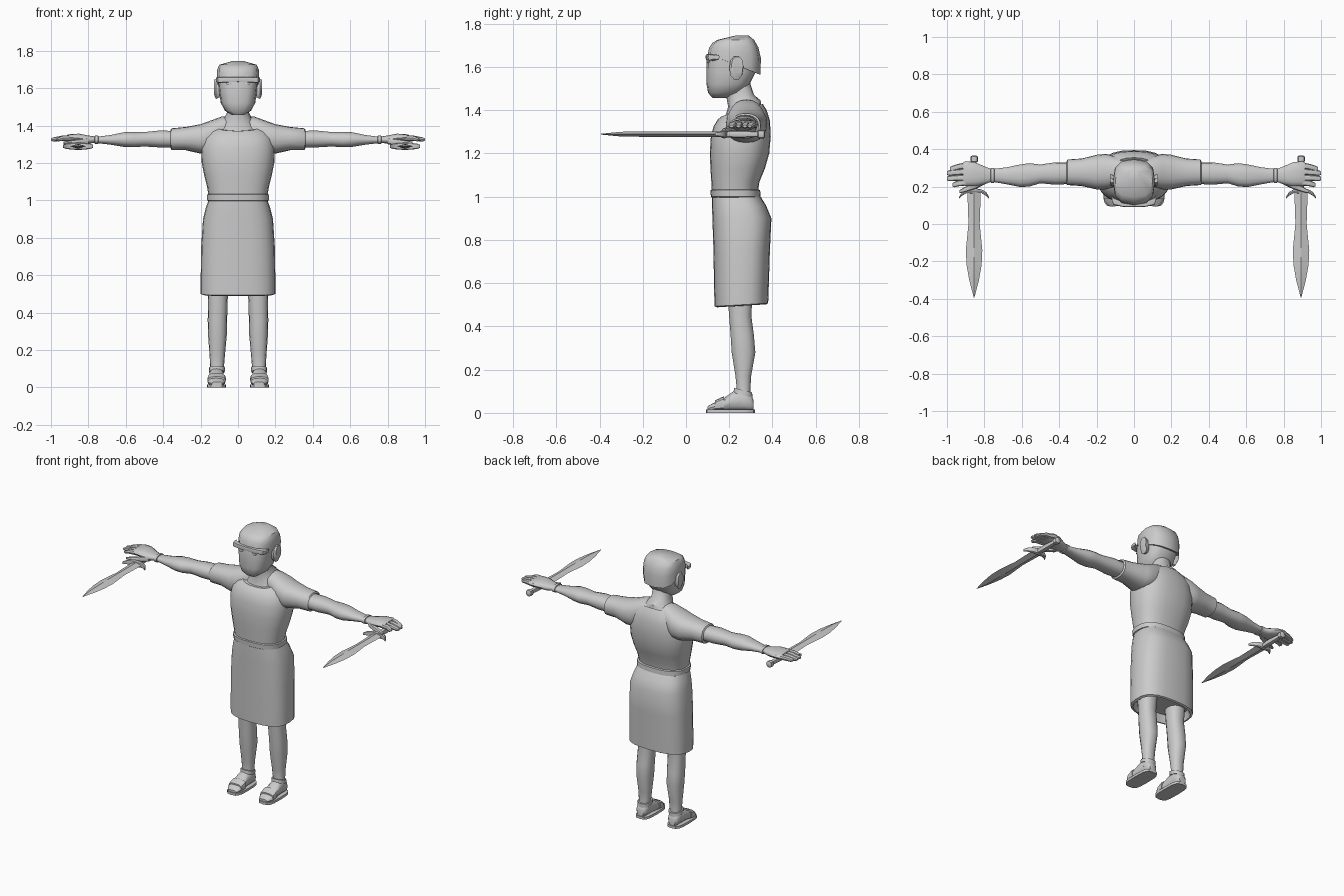
import bpy, bmesh, math

grey = bpy.data.materials.new("plain grey")
grey.diffuse_color = (0.6, 0.6, 0.6, 1)


def loft(name, axis, rings, n=20, e=2.3, side=1, dx=0, angle=40):
    """Skin rounded rings along an axis: (pos, u0, u1, v0, v1, tilt).
    u,v = x,y for axis z; y,z for axis x; x,z for axis y."""
    bm = bmesh.new()
    loops = []
    for r in rings:
        p, u0, u1, v0, v1 = r[:5]
        tilt = r[5] if len(r) > 5 else 0
        loop = []
        for i in range(n):
            t = 2 * math.pi * i / n
            c, s = math.cos(t), math.sin(t)
            cu = math.copysign(abs(c) ** (2 / e), c)
            cv = math.copysign(abs(s) ** (2 / e), s)
            u = (u0 + u1) / 2 + (u1 - u0) / 2 * cu
            v = (v0 + v1) / 2 + (v1 - v0) / 2 * cv
            q = p + tilt * (v - (v0 + v1) / 2)
            co = {"z": (u, v, q), "x": (q, u, v), "y": (u, q, v)}[axis]
            loop.append(bm.verts.new((side * co[0] + dx, co[1], co[2])))
        loops.append(loop)
    for a, b in zip(loops, loops[1:]):
        for i in range(n):
            j = (i + 1) % n
            bm.faces.new((a[i], a[j], b[j], b[i]))
    bm.faces.new(loops[0])
    bm.faces.new(loops[-1])
    bmesh.ops.recalc_face_normals(bm, faces=bm.faces)
    me = bpy.data.meshes.new(name)
    bm.to_mesh(me)
    bm.free()
    me.materials.append(grey)
    ob = bpy.data.objects.new(name, me)
    bpy.context.collection.objects.link(ob)
    bpy.ops.object.select_all(action="DESELECT")
    ob.select_set(True)
    bpy.context.view_layer.objects.active = ob
    bpy.ops.object.shade_smooth_by_angle(angle=math.radians(angle))
    return ob


def sym(rings):
    """Rings given as (z, half width, y0, y1, tilt) centred on x = 0."""
    return [(r[0], -r[1], r[1], *r[2:]) for r in rings]


# Clothing on the body
loft("skirt", "z", sym([
    (.54, .17, .16, .35), (.495, .185, .145, .37, .06), (.50, .20, .132, .38, .06),
    (.56, .20, .13, .382), (.75, .197, .127, .388), (.90, .187, .122, .395),
    (.96, .172, .12, .37), (1.0, .158, .12, .345)]), 24, 2.7)
loft("belt", "z", sym([
    (.995, .155, .122, .34), (1.0, .165, .115, .345), (1.03, .166, .113, .343),
    (1.035, .155, .122, .33)]), 24, 2.6)
loft("tunic", "z", sym([
    (1.02, .157, .12, .332), (1.07, .165, .117, .34), (1.13, .18, .113, .365),
    (1.20, .194, .11, .385), (1.28, .198, .115, .392), (1.34, .185, .128, .388, .1),
    (1.38, .155, .148, .372, .2), (1.40, .12, .165, .355, .3), (1.395, .112, .175, .345, .3)]),
    24, 2.5)

# Neck and head
loft("neck", "z", sym([
    (1.33, .13, .17, .35), (1.385, .11, .18, .35, .2), (1.43, .08, .195, .345, .2),
    (1.47, .058, .185, .315), (1.53, .06, .18, .295)]), 16)
loft("head", "z", sym([
    (1.457, .035, .122, .19), (1.48, .07, .102, .25), (1.52, .092, .095, .295),
    (1.575, .10, .095, .322), (1.63, .106, .096, .334), (1.67, .106, .106, .335),
    (1.71, .09, .14, .30)]), 16, 2.8)
loft("hair_cap", "z", sym([
    (1.612, .105, .105, .338, -.4), (1.612, .111, .101, .345, -.4),
    (1.665, .113, .107, .346, -.2), (1.70, .111, .122, .335, -.1),
    (1.725, .10, .145, .315), (1.745, .03, .23, .29)]), 12, 2.8)
loft("brow", "x", [
    (-.118, .125, .155, 1.635, 1.655), (-.108, .102, .14, 1.628, 1.66),
    (-.06, .092, .12, 1.63, 1.66), (0, .09, .12, 1.632, 1.66),
    (.06, .092, .12, 1.63, 1.66), (.108, .102, .14, 1.628, 1.66),
    (.118, .125, .155, 1.635, 1.655)], 8, 4)

for s, side in ((-1, "left"), (1, "right")):
    # Face details
    loft(side + "_ear", "x", [
        (.095, .205, .255, 1.55, 1.64), (.118, .20, .265, 1.54, 1.65),
        (.129, .21, .265, 1.565, 1.648)], 10, side=s)
    loft(side + "_eye", "y", [
        (.094, .03, .065, 1.617, 1.632), (.11, .03, .065, 1.617, 1.632)], 8, side=s)

    # Sleeve and arm
    loft(side + "_sleeve", "x", [
        (.04, .21, .35, 1.30, 1.45), (.09, .20, .36, 1.28, 1.447),
        (.15, .185, .375, 1.25, 1.425), (.20, .185, .37, 1.25, 1.407),
        (.28, .203, .35, 1.268, 1.392), (.355, .208, .345, 1.268, 1.385),
        (.36, .212, .335, 1.278, 1.377), (.34, .225, .32, 1.29, 1.365)], side=s)
    loft(side + "_arm", "x", [
        (.33, .215, .33, 1.282, 1.372), (.42, .21, .33, 1.282, 1.374),
        (.50, .218, .318, 1.287, 1.366), (.56, .20, .325, 1.283, 1.366),
        (.61, .198, .318, 1.285, 1.365), (.68, .212, .303, 1.297, 1.35),
        (.74, .223, .296, 1.304, 1.342), (.78, .225, .295, 1.306, 1.342)], 14, side=s)
    loft(side + "_wrist_band", "x", [
        (.745, .228, .29, 1.31, 1.335), (.748, .218, .30, 1.30, 1.347),
        (.765, .218, .30, 1.30, 1.347), (.768, .228, .29, 1.31, 1.335)], 14, side=s)

    # Hand with splayed fingers
    loft(side + "_palm", "x", [
        (.765, .225, .295, 1.308, 1.342), (.80, .212, .308, 1.302, 1.347),
        (.85, .202, .33, 1.308, 1.357), (.90, .203, .336, 1.318, 1.354),
        (.915, .212, .328, 1.322, 1.35)], 14, side=s)
    for k, (a, b, tip) in enumerate(((.305, .29, .985), (.27, .267, 1.0),
                                     (.238, .238, 1.0), (.212, .205, .97))):
        loft("%s_finger_%d" % (side, k + 1), "x", [
            (.88, a - .005, a + .028, 1.318, 1.35),
            (.94, (a + b) / 2 - .007, (a + b) / 2 + .024, 1.318, 1.346),
            (tip - .01, b - .009, b + .02, 1.315, 1.336),
            (tip, b - .004, b + .014, 1.32, 1.331)], 8, side=s)
    loft(side + "_thumb", "x", [
        (.80, .21, .25, 1.30, 1.335), (.85, .187, .222, 1.295, 1.328),
        (.90, .172, .20, 1.297, 1.32), (.932, .165, .182, 1.30, 1.314)], 8, side=s)

    # Short sword held under the hand, offset a little from side to side
    dx = -.855 if s < 0 else .893
    z = 1.289
    loft(side + "_sword_blade", "y", [
        (y, -w, w, z - h, z + h) for y, w, h in (
            (.18, .036, .013), (.12, .034, .013), (0, .03, .013), (-.08, .038, .013),
            (-.14, .044, .013), (-.22, .04, .012), (-.30, .026, .011), (-.392, .002, .002))],
        4, 2, dx=dx, angle=15)
    loft(side + "_sword_guard", "x", [
        (-.08, .135, .145, z - .008, z + .008), (-.065, .15, .17, z - .014, z + .014),
        (-.04, .165, .185, z - .017, z + .017), (0, .162, .192, z - .02, z + .02),
        (.04, .165, .185, z - .017, z + .017), (.065, .15, .17, z - .014, z + .014),
        (.08, .135, .145, z - .008, z + .008)], 8, 3, dx=dx)
    loft(side + "_sword_grip", "y", [
        (y, -r, r, z - r, z + r) for y, r in (
            (.17, .014), (.25, .018), (.33, .013), (.335, .02), (.36, .02), (.365, .012))],
        8, dx=dx)

    # Leg and sandal
    loft(side + "_leg", "z", [
        (.05, .078, .152, .225, .305), (.10, .076, .148, .235, .298),
        (.17, .07, .152, .228, .302), (.28, .06, .16, .21, .322),
        (.36, .058, .162, .205, .315), (.45, .056, .16, .198, .303),
        (.56, .05, .165, .19, .31)], 14, side=s)
    loft(side + "_foot", "y", [
        (.10, .085, .14, .01, .03), (.125, .07, .16, .01, .045),
        (.17, .07, .16, .01, .065), (.22, .075, .155, .01, .10),
        (.27, .077, .152, .01, .11), (.30, .08, .15, .01, .085),
        (.312, .092, .138, .015, .06)], 12, 2.6, side=s)
    loft(side + "_sole", "z", [
        (0, .064, .166, .092, .318), (.016, .064, .166, .092, .318)], 16, 3.5, side=s)
    loft(side + "_toe_strap", "y", [
        (.135, .066, .164, .01, .058), (.175, .064, .164, .01, .077)], 12, 2.8, side=s)
    loft(side + "_ankle_strap", "z", [
        (.082, .071, .156, .218, .308, -.25), (.105, .069, .155, .222, .307, -.25)],
        14, side=s)
